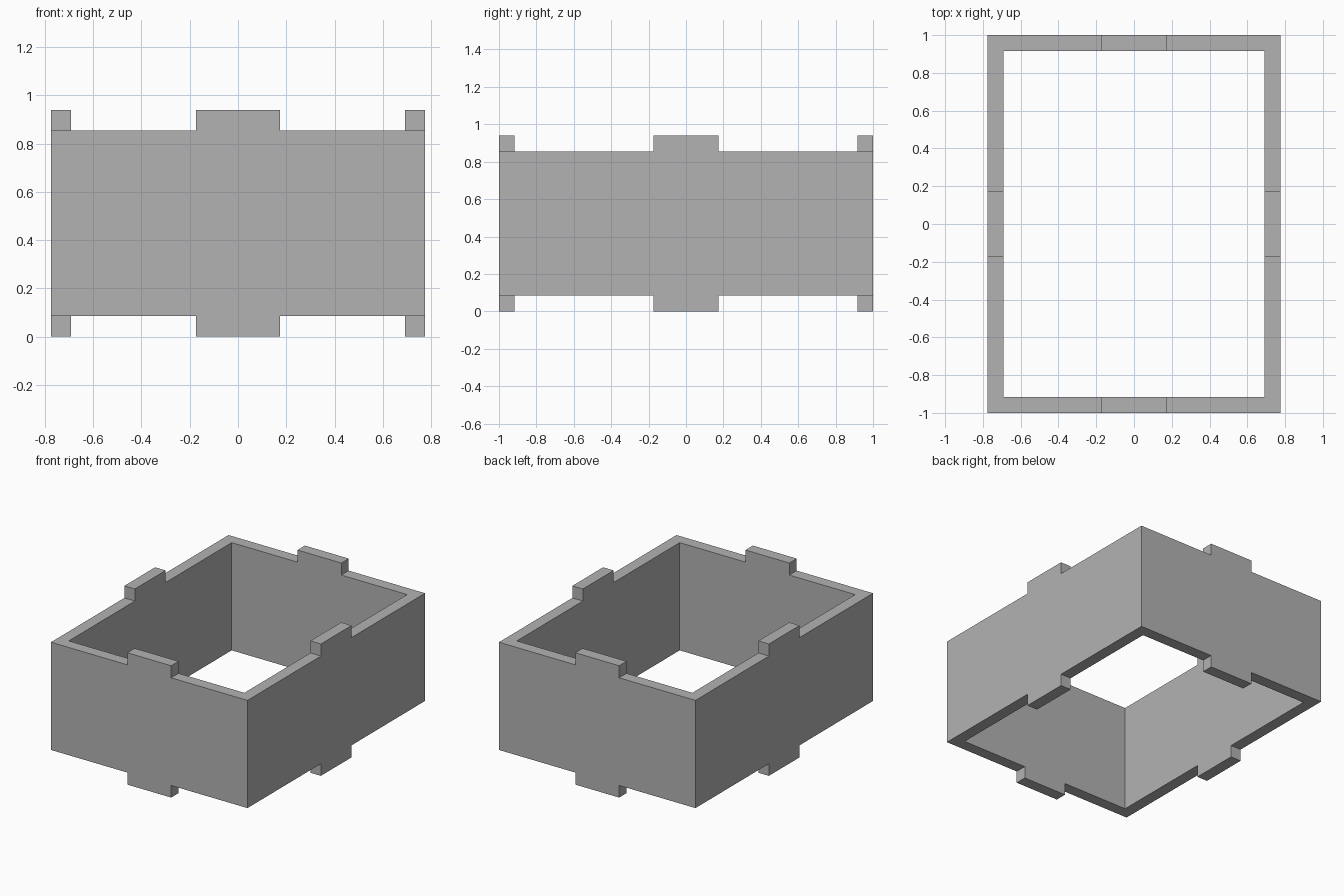
import bpy
import bmesh
import math

cube = bpy.data.objects.get("Cube")
if cube:
    bpy.data.objects.remove(cube, do_unlink=True)

HALF_X, HALF_Y = 0.775, 1.0         # outer half sizes
WALL = 0.083                        # wall thickness
TAB = 0.173                         # half width of a tab
LEVELS = (0.0, 0.086, 0.854, 0.94)  # tab bottom, wall bottom, wall top, tab top


def outline(hx, hy):
    """Rectangle outline, each side split at the edges of its tab."""
    return [(-hx, -hy), (-TAB, -hy), (TAB, -hy),
            (hx, -hy), (hx, -TAB), (hx, TAB),
            (hx, hy), (TAB, hy), (-TAB, hy),
            (-hx, hy), (-hx, TAB), (-hx, -TAB)]


rings = {"outer": outline(HALF_X, HALF_Y),
         "inner": outline(HALF_X - WALL, HALF_Y - WALL)}
count = len(rings["outer"])


def block_sides(i, k):
    """Six quads of the block at ring segment i and level k."""
    j, t = (i + 1) % count, k + 1
    a, b = "outer", "inner"
    return [((a, i, k), (a, j, k), (a, j, t), (a, i, t)),
            ((b, i, k), (b, i, t), (b, j, t), (b, j, k)),
            ((a, i, k), (b, i, k), (b, j, k), (a, j, k)),
            ((a, i, t), (a, j, t), (b, j, t), (b, i, t)),
            ((a, i, k), (a, i, t), (b, i, t), (b, i, k)),
            ((a, j, k), (b, j, k), (b, j, t), (a, j, t))]


# Wall blocks all round, with tabs above and below the middle of each side;
# sides shared by two blocks cancel out, leaving only the outer skin
skin = {}
for i in range(count):
    for k in ((0, 1, 2) if i % 3 == 1 else (1,)):
        for quad in block_sides(i, k):
            key = frozenset(quad)
            if key in skin:
                del skin[key]
            else:
                skin[key] = quad

bm = bmesh.new()
verts = {}
for quad in skin.values():
    for ring, i, k in quad:
        if (ring, i, k) not in verts:
            x, y = rings[ring][i]
            verts[ring, i, k] = bm.verts.new((x, y, LEVELS[k]))
    bm.faces.new([verts[corner] for corner in quad])

# Merge flat areas into single clean faces
bmesh.ops.recalc_face_normals(bm, faces=bm.faces[:])
bmesh.ops.dissolve_limit(bm, angle_limit=math.radians(1),
                         verts=bm.verts[:], edges=bm.edges[:])

mesh = bpy.data.meshes.new("box_frame")
bm.to_mesh(mesh)
bm.free()
frame = bpy.data.objects.new("box_frame", mesh)
bpy.context.collection.objects.link(frame)

# Plain grey material
grey = bpy.data.materials.new("plain_grey")
grey.use_nodes = True
color = (0.45, 0.45, 0.45, 1.0)
grey.diffuse_color = color
grey.node_tree.nodes["Principled BSDF"].inputs["Base Color"].default_value = color
mesh.materials.append(grey)
